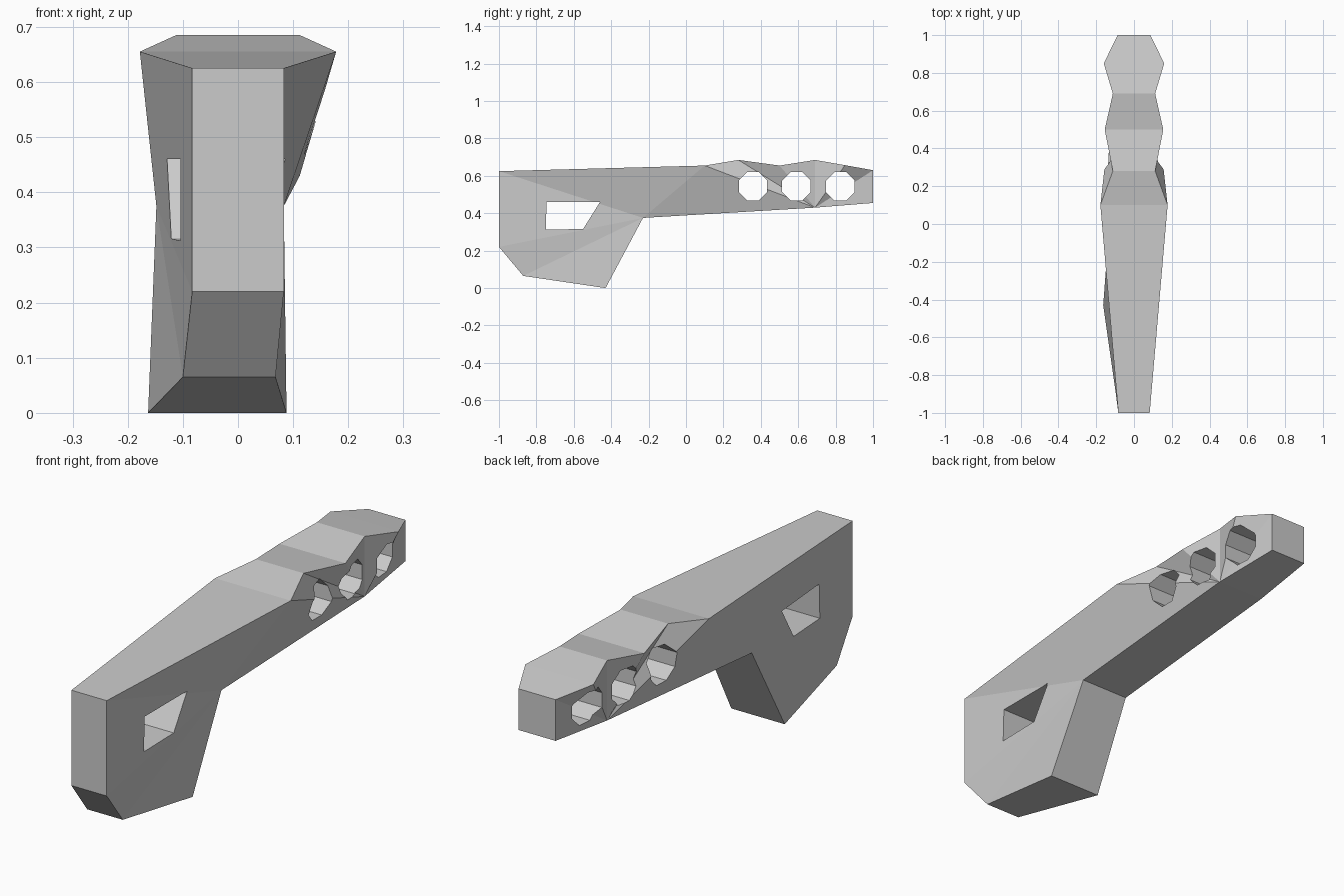
import bpy, bmesh, math

if "Cube" in bpy.data.objects:
    bpy.data.objects.remove(bpy.data.objects["Cube"])

# Side outline: y, z, left x, right x
OUTLINE = [
    (-1.00, 0.625, -0.083, 0.083), (0.10, 0.655, -0.178, 0.178),
    (0.28, 0.685, -0.112, 0.112), (0.50, 0.655, -0.155, 0.155),
    (0.69, 0.685, -0.112, 0.112), (0.85, 0.657, -0.160, 0.160),
    (1.00, 0.630, -0.087, 0.087), (1.00, 0.455, -0.087, 0.087),
    (0.69, 0.430, -0.112, 0.112), (-0.23, 0.375, -0.148, 0.083),
    (-0.43, 0.000, -0.163, 0.088), (-0.87, 0.065, -0.100, 0.068),
    (-1.00, 0.220, -0.083, 0.083)]
N = len(OUTLINE)


def new_object(name, bm):
    bmesh.ops.recalc_face_normals(bm, faces=bm.faces)
    mesh = bpy.data.meshes.new(name)
    bm.to_mesh(mesh)
    bm.free()
    obj = bpy.data.objects.new(name, mesh)
    bpy.context.collection.objects.link(obj)
    return obj


def add_prism(bm, points):
    """Closed bar along x with the given (y, z) section."""
    a = [bm.verts.new((-0.4, y, z)) for y, z in points]
    b = [bm.verts.new((0.4, y, z)) for y, z in points]
    bm.faces.new(a)
    bm.faces.new(b[::-1])
    for i in range(len(points)):
        j = (i + 1) % len(points)
        bm.faces.new((a[i], b[i], b[j], a[j]))


# Handle body: two side skins fanned from the grip corner and the nose corner
bm = bmesh.new()
left = [bm.verts.new((l, y, z)) for y, z, l, r in OUTLINE]
right = [bm.verts.new((r, y, z)) for y, z, l, r in OUTLINE]
nose_fan = [(8, i, i + 1) for i in range(1, 7)]
grip_fan = [(9, i, (i + 1) % N) for i in (0, 10, 11, 12)]
for side in (left, right):
    for tri in nose_fan + grip_fan + [(9, 1, 8)]:
        bm.faces.new([side[i] for i in tri])
for i in range(N):
    j = (i + 1) % N
    bm.faces.new((left[i], right[i], right[j], left[j]))
body = new_object("handle_body", bm)

# Openings: three octagonal barrel holes and the grip slot
bm = bmesh.new()
for cy in (0.358, 0.59, 0.825):
    add_prism(bm, [(cy + 0.082 * math.cos((k + 0.5) * math.pi / 4),
                    0.544 + 0.082 * math.sin((k + 0.5) * math.pi / 4))
                   for k in range(8)])
add_prism(bm, [(-0.745, 0.46), (-0.46, 0.46), (-0.55, 0.316), (-0.75, 0.312)])
cutter = new_object("opening_cutter", bm)
cutter.hide_render = True
cutter.display_type = 'WIRE'

cut = body.modifiers.new("openings", 'BOOLEAN')
cut.operation = 'DIFFERENCE'
cut.solver = 'EXACT'
cut.object = cutter
